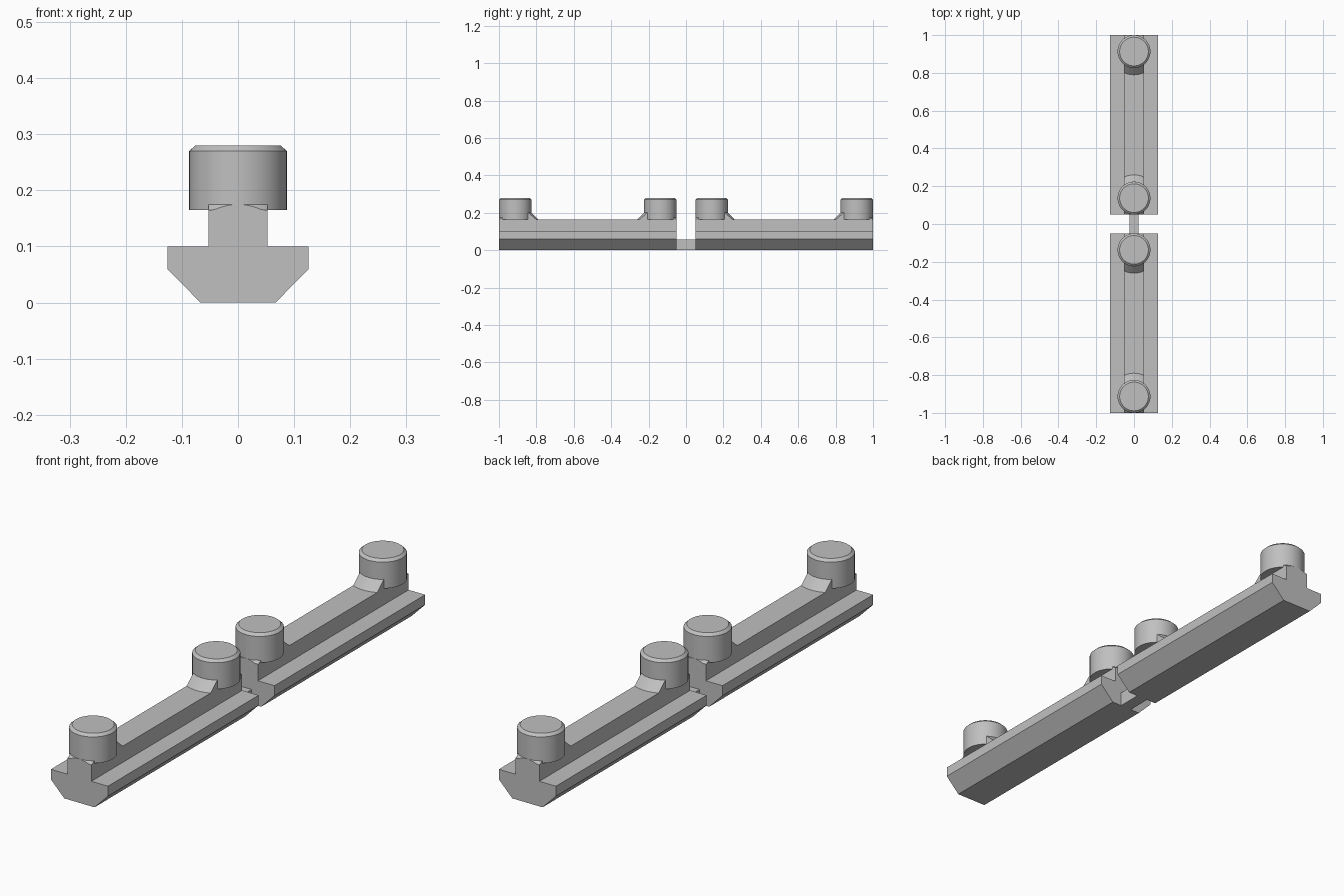
import bpy, bmesh
from math import sqrt, hypot, pi, cos, sin

cube = bpy.data.objects.get("Cube")
if cube:
    bpy.data.objects.remove(cube, do_unlink=True)

grey = bpy.data.materials.new("plain grey")
grey.use_nodes = True
colour = (0.527, 0.527, 0.527, 1)
grey.diffuse_color = colour
grey.node_tree.nodes["Principled BSDF"].inputs["Base Color"].default_value = colour

STEM = 0.053       # half width of the rail stem
STEM_TOP = 0.165
HEAD_R = 0.087
HEAD_TOP = 0.28
GAP = 0.05         # half distance between the rails


def finish(name, bm, smooth=False):
    bmesh.ops.remove_doubles(bm, verts=bm.verts, dist=1e-5)
    bmesh.ops.recalc_face_normals(bm, faces=bm.faces)
    mesh = bpy.data.meshes.new(name)
    bm.to_mesh(mesh)
    bm.free()
    mesh.materials.append(grey)
    ob = bpy.data.objects.new(name, mesh)
    bpy.context.collection.objects.link(ob)
    if smooth:
        bpy.ops.object.select_all(action="DESELECT")
        ob.select_set(True)
        bpy.context.view_layer.objects.active = ob
        bpy.ops.object.shade_smooth_by_angle(angle=pi / 6)
    return ob


def loft(name, rings, smooth=False):
    """Skin closed rings of equal length and cap both ends."""
    bm = bmesh.new()
    rows = [[bm.verts.new(p) for p in ring] for ring in rings]
    n = len(rows[0])
    for a, b in zip(rows, rows[1:]):
        for i in range(n):
            j = (i + 1) % n
            bm.faces.new((a[i], a[j], b[j], b[i]))
    bm.faces.new(rows[0])
    bm.faces.new(rows[-1])
    return finish(name, bm, smooth)


def extrude_y(name, half, y0, y1):
    """Extrude a profile that is mirrored about x = 0."""
    outline = half + [(-x, z) for x, z in reversed(half)]
    return loft(name, [[(x, y, z) for x, z in outline] for y in (y0, y1)])


def head(name, y):
    """Round button with a chamfered rim."""
    steps = [(HEAD_R, STEM_TOP), (HEAD_R, HEAD_TOP - 0.01), (HEAD_R - 0.011, HEAD_TOP)]
    angles = [2 * pi * i / 64 for i in range(64)]
    loft(name, [[(r * cos(a), y + r * sin(a), z) for a in angles] for r, z in steps], True)


def collar(name, centre, side, size):
    """Conical fillet between stem and head, trimmed to the stem width and rail end."""
    rings = []
    for i in range(17):
        x = STEM * (i / 8 - 1)
        inner = sqrt(HEAD_R ** 2 - x * x)
        outer = sqrt((HEAD_R + size) ** 2 - x * x)
        if size < 0.02:
            outer = min(outer, HEAD_R)
        edge = STEM_TOP + HEAD_R + size - hypot(x, outer)
        section = [(inner - 0.01, STEM_TOP), (outer, STEM_TOP), (outer, edge),
                   (inner, STEM_TOP + size), (inner - 0.01, STEM_TOP + size)]
        rings.append([(x, centre + side * y, z) for y, z in section])
    loft(name, rings)


# Profile of the rail: bevelled foot with a narrow stem
RAIL = [(0.067, 0), (0.126, 0.06), (0.126, 0.1), (STEM, 0.1), (STEM, STEM_TOP)]

for label, s in (("front", -1), ("back", 1)):
    extrude_y(label + "_rail", RAIL, s * GAP, s)
    # Heads at both ends; the large fillet points along the rail, the small one to its end
    for place, y, out in (("outer", 1 - HEAD_R, 1), ("inner", GAP + HEAD_R, -1)):
        part = label + "_" + place
        head(part + "_head", s * y)
        collar(part + "_end_fillet", s * y, s * out, 0.01)
        collar(part + "_long_fillet", s * y, -s * out, 0.036)

# Thin bridge joining the rails
extrude_y("bridge", [(0.025, 0), (0.025, 0.058)], -GAP, GAP)
